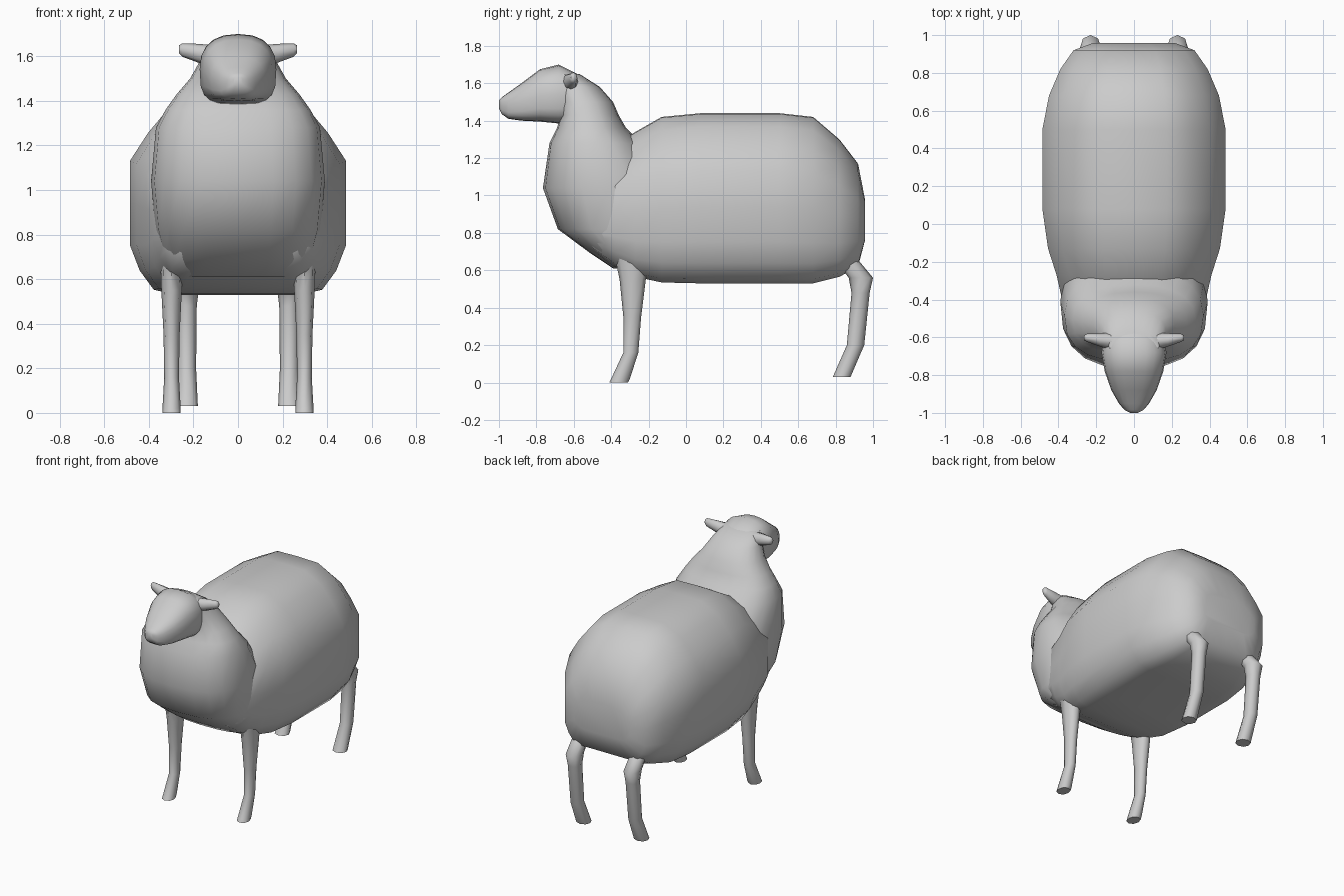
import bpy, bmesh, math

# Half cross-section of the barrel (width, height), normalised: flat back, flanks and belly
BARREL = [(0, -1), (0.58, -1), (0.78, -0.95), (0.91, -0.76), (1, -0.51), (1, -0.1), (1, 0.32),
          (0.83, 0.60), (0.64, 0.84), (0.36, 0.99), (0, 1)]


def oval(sides, e_lo, e_hi):
    """Closed superellipse with separate exponents for the lower and upper half."""
    pts = []
    for k in range(sides):
        c, s = (f(2 * math.pi * k / sides) for f in (math.cos, math.sin))
        e = e_hi if s >= 0 else e_lo
        pts.append((math.copysign(abs(c) ** (2 / e), c), math.copysign(abs(s) ** (2 / e), s)))
    return pts


def loft(name, rings, axis, section, cx=0.0, angle=60):
    """Skin a section through rings given as (position on axis, low, high, half width)."""
    bm = bmesh.new()
    loops = []
    for t, lo, hi, w in rings:
        mid, half, ring = (lo + hi) / 2, (hi - lo) / 2, []
        for u, v in section:
            x, q = cx + w * u, mid + half * v
            ring.append(bm.verts.new((x, t, q) if axis == 'y' else (x, q, t)))
        loops.append(ring)
    n = len(section)
    for a, b in zip(loops, loops[1:]):
        for k in range(n):
            j = (k + 1) % n
            bm.faces.new((a[k], a[j], b[j], b[k]))
    bm.faces.new(loops[0])
    bm.faces.new(loops[-1])
    bmesh.ops.recalc_face_normals(bm, faces=bm.faces[:])
    me = bpy.data.meshes.new(name)
    bm.to_mesh(me)
    bm.free()
    ob = bpy.data.objects.new(name, me)
    bpy.context.collection.objects.link(ob)
    bpy.ops.object.select_all(action='DESELECT')
    ob.select_set(True)
    bpy.context.view_layer.objects.active = ob
    bpy.ops.object.shade_smooth_by_angle(angle=math.radians(angle))
    return ob


def mirror(ob):
    ob.modifiers.new("mirror", 'MIRROR').use_axis[0] = True


# Woolly barrel of the body
barrel = BARREL + [(-u, v) for u, v in reversed(BARREL[1:-1])]
loft("body", [
    (-0.50, 0.71, 1.10, 0.33), (-0.38, 0.62, 1.27, 0.385),
    (-0.27, 0.565, 1.34, 0.41), (-0.13, 0.535, 1.42, 0.455),
    (0.08, 0.53, 1.44, 0.485), (0.50, 0.53, 1.44, 0.485),
    (0.68, 0.53, 1.42, 0.45), (0.82, 0.565, 1.30, 0.39),
    (0.92, 0.62, 1.17, 0.32), (0.957, 0.76, 0.98, 0.22),
], 'y', barrel)

# Chest rising into the neck
loft("chest_and_neck", [
    (0.61, -0.39, -0.15, 0.29), (0.69, -0.51, -0.1, 0.335),
    (0.82, -0.685, -0.08, 0.37), (1.04, -0.765, -0.06, 0.39),
    (1.28, -0.73, -0.24, 0.368), (1.36, -0.69, -0.32, 0.325),
    (1.43, -0.67, -0.36, 0.275), (1.50, -0.68, -0.39, 0.215),
    (1.58, -0.70, -0.46, 0.17), (1.65, -0.72, -0.57, 0.13),
], 'z', oval(20, 2.6, 2.3))

# Head tapering to the muzzle
loft("head", [
    (-0.50, 1.43, 1.58, 0.11), (-0.58, 1.40, 1.65, 0.155),
    (-0.68, 1.385, 1.70, 0.172), (-0.78, 1.395, 1.675, 0.155),
    (-0.88, 1.40, 1.60, 0.12), (-0.95, 1.41, 1.55, 0.08),
    (-0.985, 1.435, 1.525, 0.05), (-1.0, 1.465, 1.51, 0.02),
], 'y', oval(20, 3.4, 2.4))

# Ears: lofted upright, then laid out sideways
ear = loft("ears", [
    (0.0, -0.05, 0.045, 0.05), (0.07, -0.035, 0.035, 0.042),
    (0.14, -0.018, 0.025, 0.03), (0.155, -0.01, 0.015, 0.018),
], 'z', oval(8, 2, 2))
for v in ear.data.vertices:
    x, y, z = v.co
    v.co = (0.11 + z, -0.62 + y + 0.1 * z, 1.60 - x + 0.2 * z)
mirror(ear)

# Front legs
mirror(loft("front_legs", [
    (0.0, -0.41, -0.31, 0.041), (0.02, -0.40, -0.30, 0.041),
    (0.16, -0.335, -0.255, 0.033), (0.35, -0.335, -0.24, 0.036),
    (0.55, -0.355, -0.215, 0.046), (0.67, -0.38, -0.20, 0.05),
], 'z', oval(8, 2.2, 2.2), cx=0.298))

# Rear legs with backward hock
mirror(loft("rear_legs", [
    (0.03, 0.785, 0.88, 0.05), (0.20, 0.86, 0.953, 0.042),
    (0.48, 0.885, 0.982, 0.045), (0.56, 0.87, 1.0, 0.055),
    (0.65, 0.80, 0.925, 0.055), (0.74, 0.72, 0.83, 0.05),
], 'z', oval(8, 2.2, 2.2), cx=0.23))
